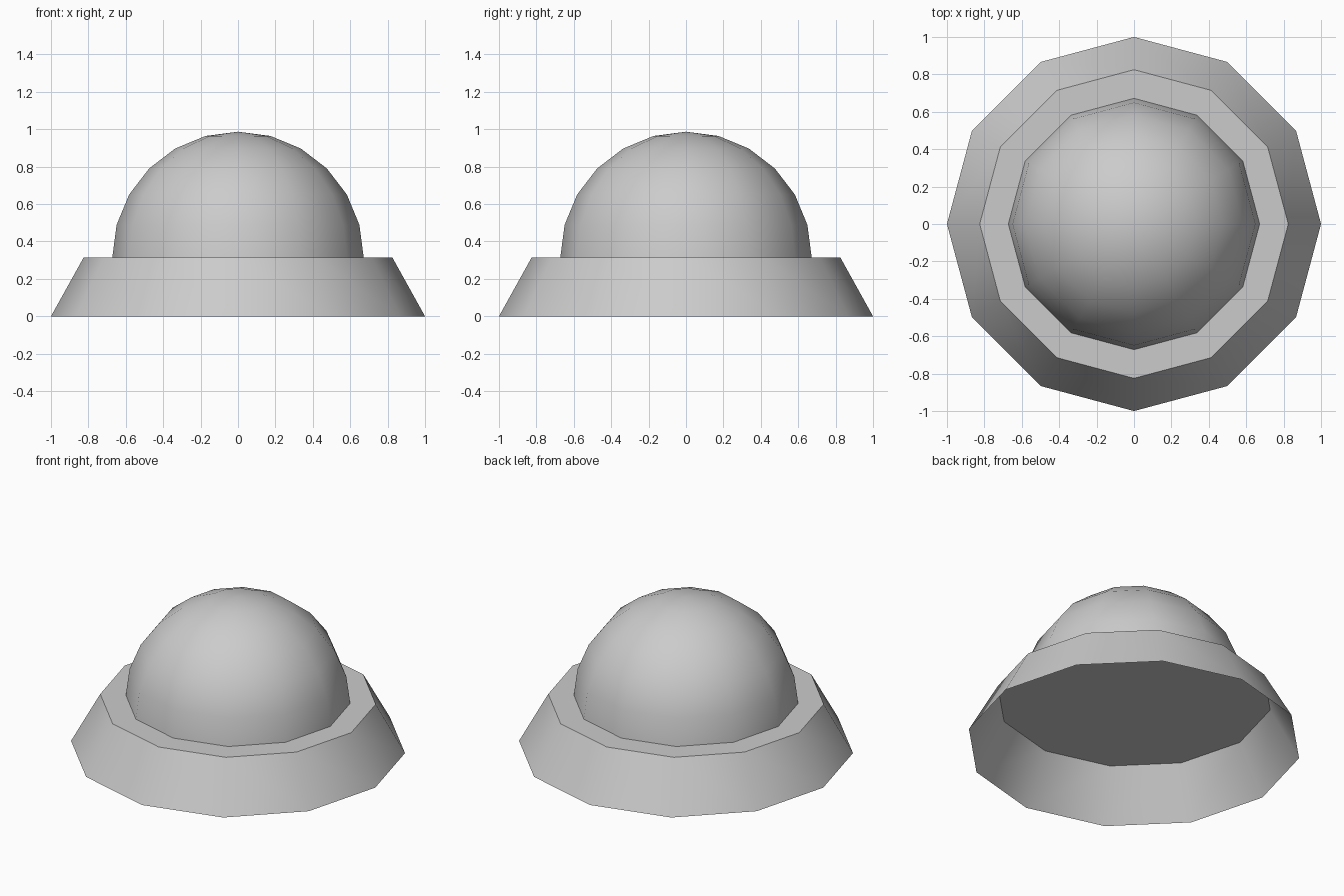
import bpy, bmesh, math

if "Cube" in bpy.data.objects:
    bpy.data.objects.remove(bpy.data.objects["Cube"])

SIDES = 12
BASE_TOP = 0.315


def add_part(name, bm):
    mesh = bpy.data.meshes.new(name)
    bm.to_mesh(mesh)
    bm.free()
    obj = bpy.data.objects.new(name, mesh)
    bpy.context.collection.objects.link(obj)
    bpy.ops.object.select_all(action='DESELECT')
    obj.select_set(True)
    bpy.context.view_layer.objects.active = obj
    bpy.ops.object.shade_smooth_by_angle(angle=math.radians(40))
    return obj


# Flared base: thin tapered skirt with a flat top, open underneath
bm = bmesh.new()
bmesh.ops.create_cone(bm, cap_ends=True, segments=SIDES,
                      radius1=1.0, radius2=0.825, depth=BASE_TOP)
bottom = [f for f in bm.faces if f.normal.z < -0.9]
bmesh.ops.delete(bm, geom=bottom, context='FACES')
bmesh.ops.translate(bm, verts=bm.verts, vec=(0, 0, BASE_TOP / 2))
add_part("flared_base", bm)

# Dome: upper half of a sphere resting on the base
bm = bmesh.new()
bmesh.ops.create_uvsphere(bm, u_segments=SIDES, v_segments=12, radius=0.672)
lower = [v for v in bm.verts if v.co.z < -0.01]
bmesh.ops.delete(bm, geom=lower, context='VERTS')
bmesh.ops.translate(bm, verts=bm.verts, vec=(0, 0, BASE_TOP))
add_part("dome", bm)
